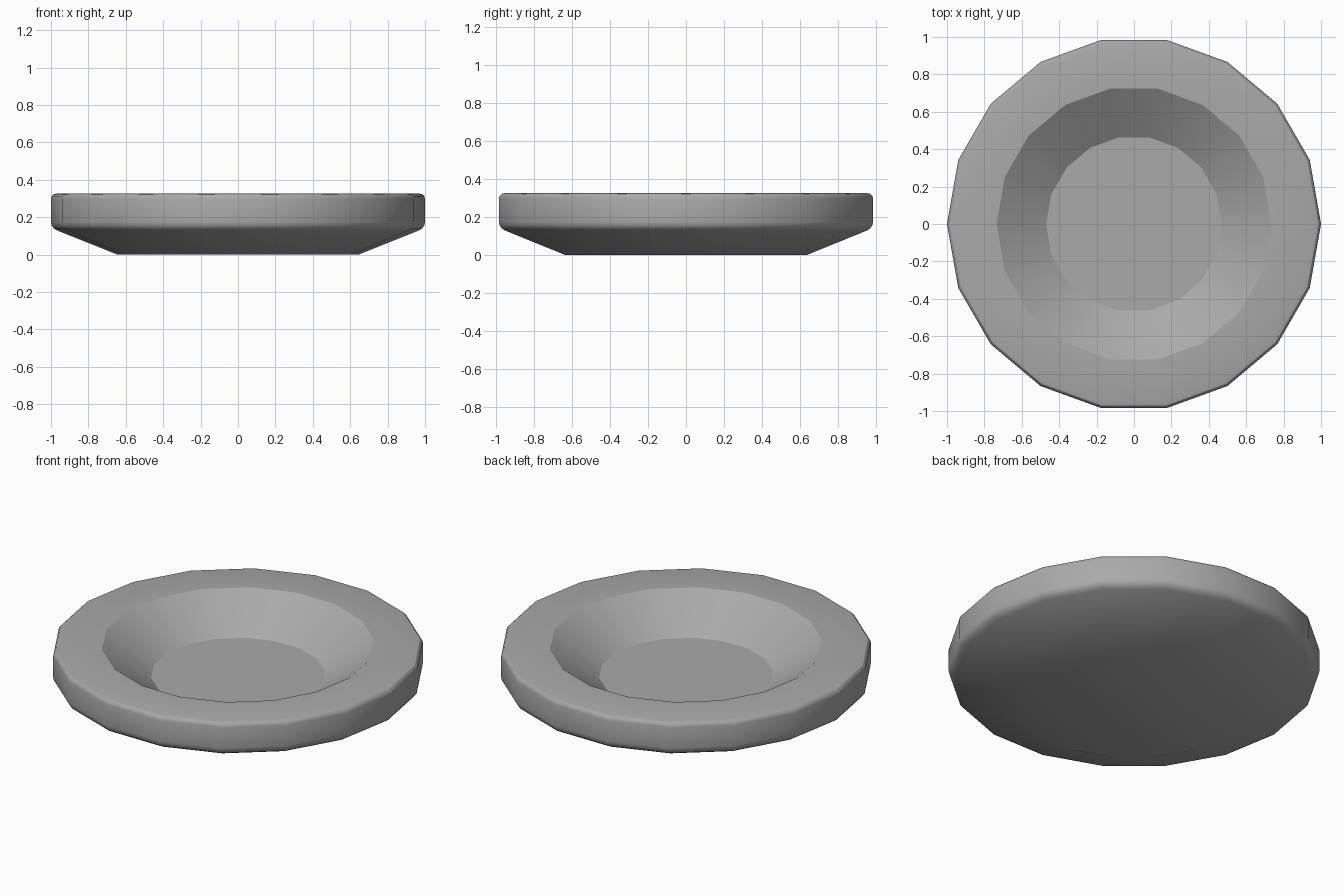
import bpy, bmesh, math

if "Cube" in bpy.data.objects:
    bpy.data.objects.remove(bpy.data.objects["Cube"])

SIDES = 18

# one plain grey
grey = bpy.data.materials.new("plain grey")
grey.diffuse_color = (0.4, 0.4, 0.4, 1)
grey.use_nodes = True
grey.node_tree.nodes["Principled BSDF"].inputs["Base Color"].default_value = grey.diffuse_color

# (radius, height) from underside, round the rolled rim, down to the well floor
profile = [(0.645, 0.0), (0.965, 0.128), (0.985, 0.14), (0.997, 0.157), (1.0, 0.175),
           (1.0, 0.298), (0.996, 0.312), (0.986, 0.322), (0.97, 0.326),
           (0.735, 0.326), (0.47, 0.148)]

# plate body: revolve the profile into an 18-sided solid
bm = bmesh.new()
rings = []
for r, z in profile:
    rings.append([bm.verts.new((r * math.cos(2 * math.pi * i / SIDES),
                                r * math.sin(2 * math.pi * i / SIDES), z))
                  for i in range(SIDES)])
for a, b in zip(rings, rings[1:]):
    for i in range(SIDES):
        j = (i + 1) % SIDES
        bm.faces.new((a[i], a[j], b[j], b[i]))
bm.faces.new(list(reversed(rings[0])))
bm.faces.new(rings[-1])
bmesh.ops.recalc_face_normals(bm, faces=bm.faces)
for f in bm.faces:
    f.smooth = True

mesh = bpy.data.meshes.new("plate")
bm.to_mesh(mesh)
bm.free()
mesh.materials.append(grey)
plate = bpy.data.objects.new("plate", mesh)
bpy.context.collection.objects.link(plate)

# keep the well edges crisp
bpy.context.view_layer.objects.active = plate
plate.select_set(True)
bpy.ops.object.shade_smooth_by_angle(angle=math.radians(30))
